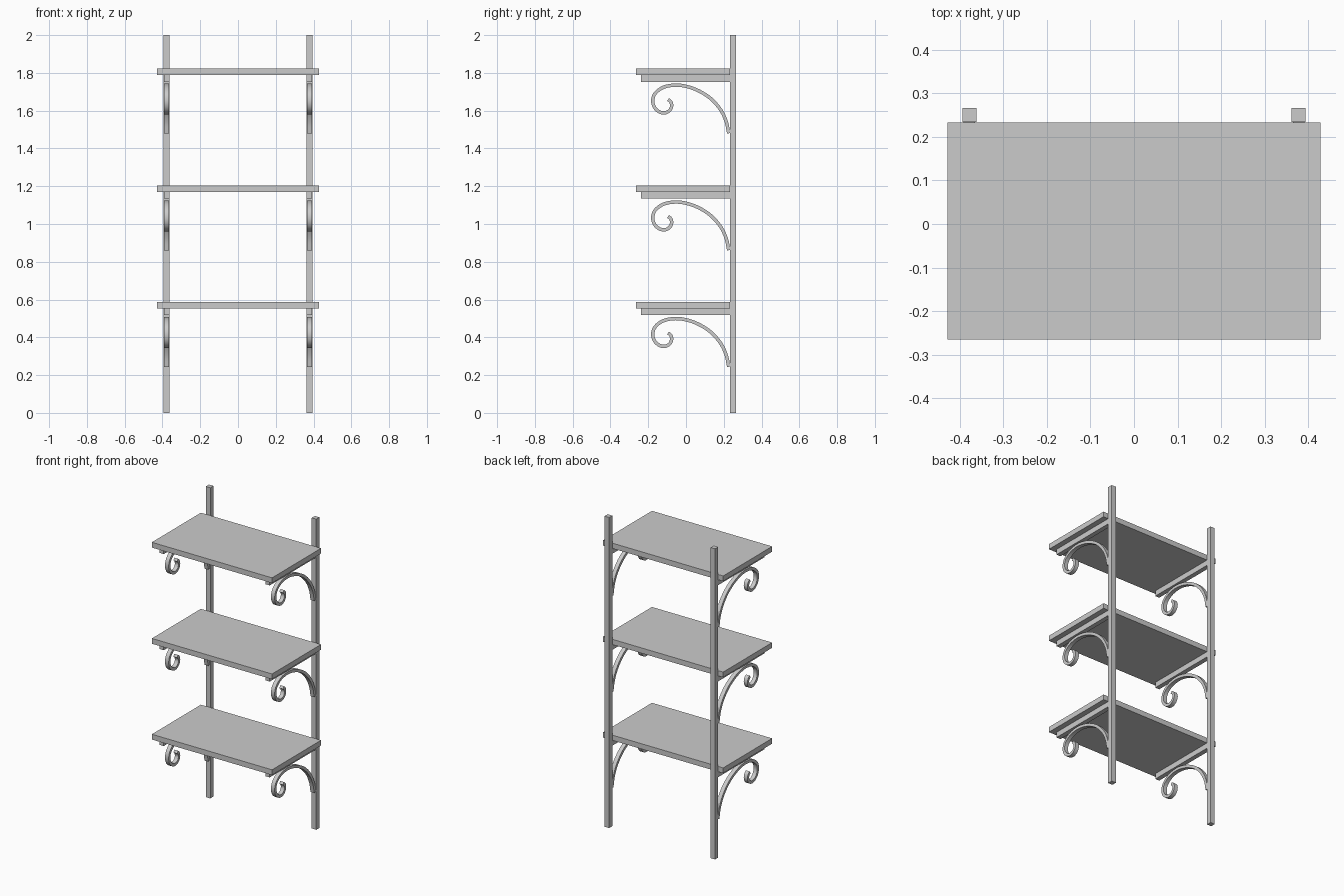
import bpy, bmesh
from mathutils import Vector

if "Cube" in bpy.data.objects:
    bpy.data.objects.remove(bpy.data.objects["Cube"])

def box(name, x0, x1, y0, y1, z0, z1):
    bm = bmesh.new()
    bmesh.ops.create_cube(bm, size=1)
    for v in bm.verts:
        v.co = Vector(((x0 + x1) / 2 + v.co.x * (x1 - x0),
                       (y0 + y1) / 2 + v.co.y * (y1 - y0),
                       (z0 + z1) / 2 + v.co.z * (z1 - z0)))
    return finish(name, bm)

def finish(name, bm):
    bmesh.ops.recalc_face_normals(bm, faces=bm.faces)
    me = bpy.data.meshes.new(name)
    bm.to_mesh(me)
    bm.free()
    ob = bpy.data.objects.new(name, me)
    bpy.context.collection.objects.link(ob)
    return ob

# Scroll centre line (y, z below shelf top), from post to curl tip
PATH = [(.226, -.342), (.213, -.28), (.183, -.217), (.132, -.159), (.071, -.119),
        (.008, -.095), (-.056, -.0865), (-.119, -.098), (-.163, -.13),
        (-.176, -.169), (-.167, -.204), (-.143, -.227), (-.114, -.234),
        (-.088, -.222), (-.076, -.198), (-.081, -.175), (-.095, -.163)]

def smooth_path(pts, n=4):
    p = [Vector(q) for q in pts]
    p = [2 * p[0] - p[1]] + p + [2 * p[-1] - p[-2]]
    out = []
    for i in range(1, len(p) - 2):
        a, b, c, d = p[i - 1:i + 3]
        for k in range(n):
            t = k / n
            out.append(0.5 * (2 * b + (c - a) * t + (2 * a - 5 * b + 4 * c - d) * t * t
                              + (3 * b - a - 3 * c + d) * t ** 3))
    out.append(p[-2])
    return out

def scroll(name, x, ztop, half_w=.013, half_t=.009):
    pts = smooth_path(PATH)
    bm = bmesh.new()
    rings = []
    for i, p in enumerate(pts):
        t = (pts[min(i + 1, len(pts) - 1)] - pts[max(i - 1, 0)]).normalized()
        n = Vector((-t.y, t.x)) * half_t
        ring = []
        for sx, sn in ((-1, -1), (1, -1), (1, 1), (-1, 1)):
            q = p + n * sn
            ring.append(bm.verts.new((x + sx * half_w, min(q.x, .236), ztop + q.y)))
        rings.append(ring)
    for a, b in zip(rings, rings[1:]):
        for k in range(4):
            bm.faces.new((a[k], a[(k + 1) % 4], b[(k + 1) % 4], b[k]))
    bm.faces.new(rings[0])
    bm.faces.new(rings[-1])
    ob = finish(name, bm)
    bpy.ops.object.select_all(action='DESELECT')
    ob.select_set(True)
    bpy.context.view_layer.objects.active = ob
    bpy.ops.object.shade_smooth_by_angle()
    return ob

SIDES = (("left", -.3775), ("right", .3775))

# Posts
for side, x in SIDES:
    box("post_" + side, x - .016, x + .016, .234, .266, 0, 2)

# Shelves with support bars and scroll brackets
for level, ztop in (("lower", .586), ("middle", 1.203), ("upper", 1.822)):
    box("shelf_" + level, -.428, .428, -.265, .233, ztop - .034, ztop)
    for side, x in SIDES:
        box(f"support_bar_{level}_{side}", x - .015, x + .015, -.238, .233,
            ztop - .069, ztop - .034)
        scroll(f"scroll_bracket_{level}_{side}", x, ztop)
